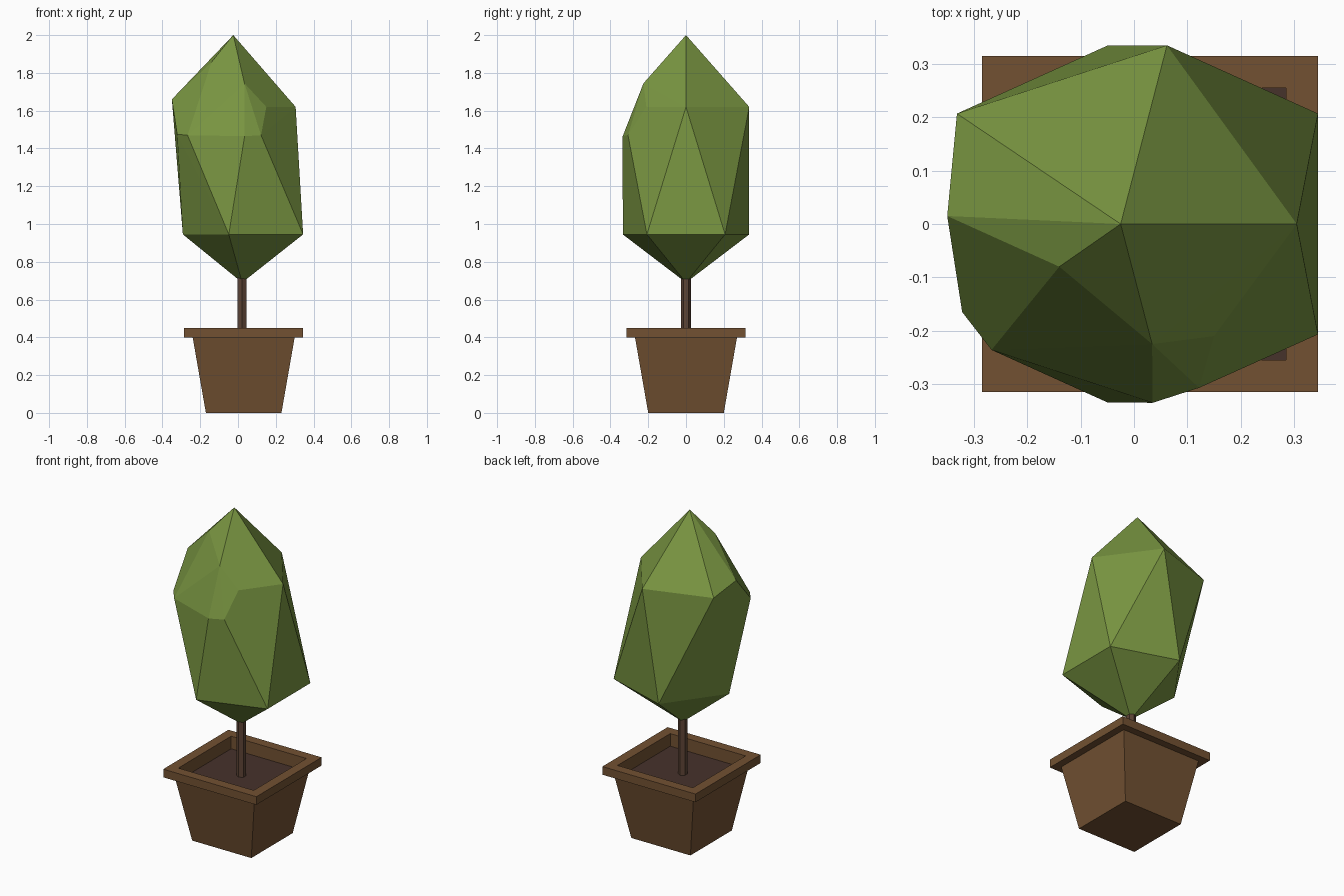
import bpy, bmesh
from math import cos, sin, radians

if "Cube" in bpy.data.objects:
    bpy.data.objects.remove(bpy.data.objects["Cube"])


def material(name, rgb):
    m = bpy.data.materials.new(name)
    m.diffuse_color = (*rgb, 1)
    m.use_nodes = True
    m.node_tree.nodes["Principled BSDF"].inputs["Base Color"].default_value = m.diffuse_color
    return m


def finish(bm, name, mat):
    bmesh.ops.recalc_face_normals(bm, faces=bm.faces[:])
    me = bpy.data.meshes.new(name)
    bm.to_mesh(me)
    bm.free()
    me.materials.append(mat)
    ob = bpy.data.objects.new(name, me)
    bpy.context.collection.objects.link(ob)
    return ob


def square_loft(name, profile, mat, cx):
    """Stack square rings (half width, z), closed at both ends."""
    bm = bmesh.new()
    rings = [[bm.verts.new((cx + sx * h, sy * h, z))
              for sx, sy in ((-1, -1), (1, -1), (1, 1), (-1, 1))]
             for h, z in profile]
    for a, b in zip(rings, rings[1:]):
        for i in range(4):
            j = (i + 1) % 4
            bm.faces.new((a[i], a[j], b[j], b[i]))
    bm.faces.new(rings[0][::-1])
    bm.faces.new(rings[-1])
    return finish(bm, name, mat)


brown = material("terracotta", (0.17, 0.083, 0.032))
dark = material("earth", (0.062, 0.032, 0.024))
bark = material("bark", (0.11, 0.058, 0.036))
green = material("leaves", (0.19, 0.30, 0.053))

# Square planter with overhanging rim and recessed inside
square_loft("planter", [(0.2, 0), (0.27, 0.4), (0.315, 0.4), (0.315, 0.45),
                        (0.255, 0.45), (0.255, 0.365)], brown, 0.03)

# Soil slab
square_loft("soil", [(0.255, 0.367), (0.255, 0.373)], dark, 0.03)

# Six-sided trunk
bm = bmesh.new()
rings = [[bm.verts.new((0.022 + 0.027 * cos(radians(30 + 60 * i)),
                        0.027 * sin(radians(30 + 60 * i)), z))
          for i in range(6)] for z in (0.37, 0.72)]
for i in range(6):
    j = (i + 1) % 6
    bm.faces.new((rings[0][i], rings[0][j], rings[1][j], rings[1][i]))
bm.faces.new(rings[0][::-1])
bm.faces.new(rings[1])
finish(bm, "trunk", bark)

# Leafy crown: leaning twenty-sided body, two front corners cut back
R = 0.352
pts = [(-0.025, 0, 2.0), (0.022, 0, 0.69)]
for i in range(5):
    a = radians(36 + 72 * i)
    pts.append((0.06 + R * cos(a), R * sin(a), 0.945))
for i in range(3):
    a = radians(72 * i)
    pts.append((-0.047 + R * cos(a), R * sin(a), 1.62))
pts += [(-0.14, -0.08, 1.857), (0.034, -0.225, 1.745), (0.15, -0.21, 1.62),
        (0.122, -0.307, 1.47), (0.035, -0.335, 1.465), (-0.267, -0.236, 1.47),
        (-0.322, -0.165, 1.475), (-0.35, 0.015, 1.66)]
bm = bmesh.new()
for p in pts:
    bm.verts.new(p)
bmesh.ops.convex_hull(bm, input=bm.verts[:])
finish(bm, "crown", green)
